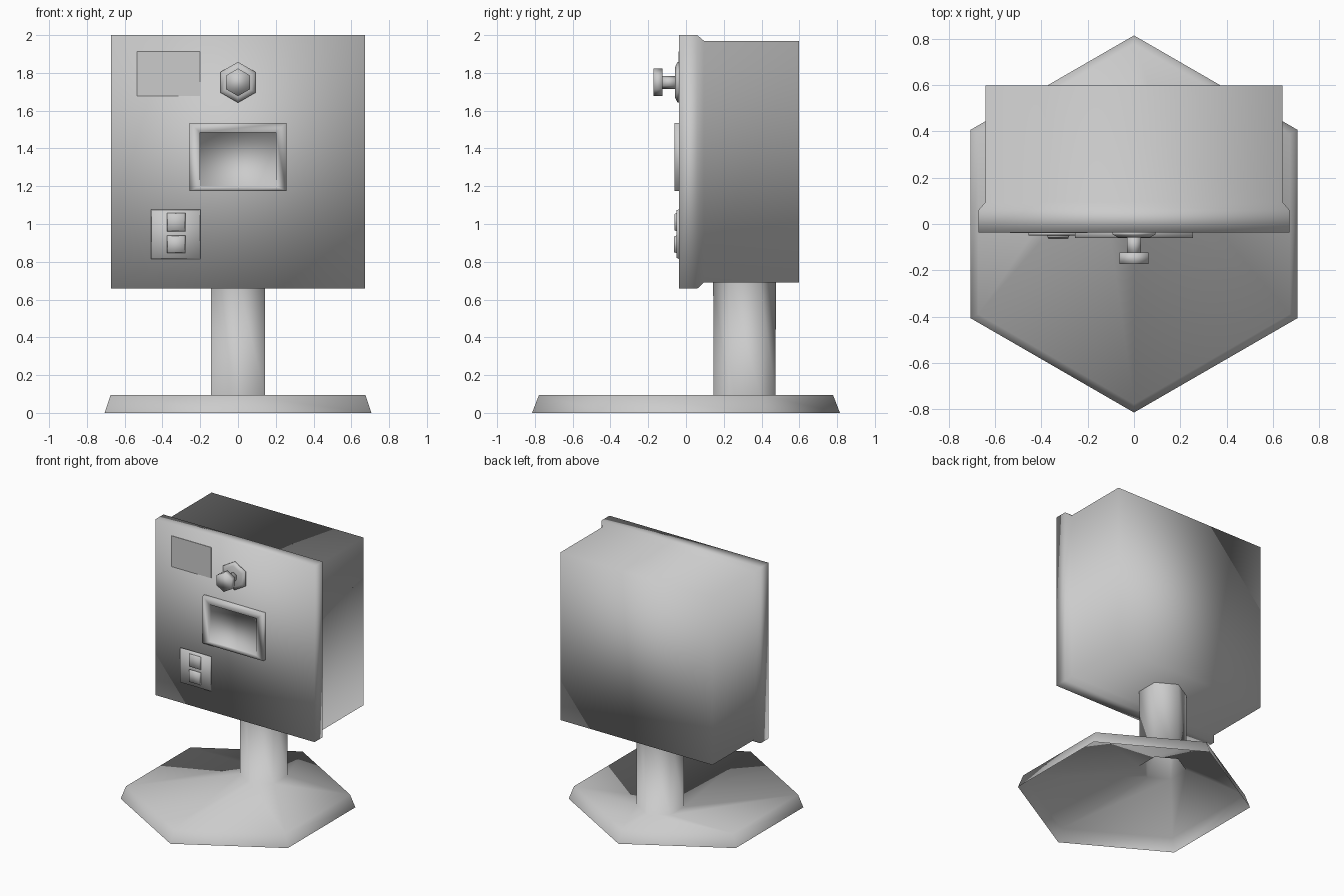
import bpy, bmesh, math

cube = bpy.data.objects.get("Cube")
if cube:
    bpy.data.objects.remove(cube, do_unlink=True)

grey = bpy.data.materials.new("plain grey")
grey.use_nodes = True
COLOUR = (0.6, 0.6, 0.6, 1)
grey.diffuse_color = COLOUR
grey.node_tree.nodes["Principled BSDF"].inputs["Base Color"].default_value = COLOUR


def loft(name, rings, cap_start=True, cap_end=True, smooth=True):
    """Skin a stack of rings that share a point count."""
    bm = bmesh.new()
    loops = [[bm.verts.new(p) for p in ring] for ring in rings]
    n = len(loops[0])
    for a, b in zip(loops, loops[1:]):
        for i in range(n):
            j = (i + 1) % n
            bm.faces.new((a[i], a[j], b[j], b[i]))
    if cap_start:
        bm.faces.new(loops[0][::-1])
    if cap_end:
        bm.faces.new(loops[-1])
    bmesh.ops.recalc_face_normals(bm, faces=bm.faces)
    for f in bm.faces:
        f.smooth = smooth
    mesh = bpy.data.meshes.new(name)
    bm.to_mesh(mesh)
    bm.free()
    mesh.materials.append(grey)
    obj = bpy.data.objects.new(name, mesh)
    bpy.context.collection.objects.link(obj)
    return obj


def rect(y, x0, x1, z0, z1):
    return [(x0, y, z0), (x1, y, z0), (x1, y, z1), (x0, y, z1)]


def hex_points(r):
    return [(r * math.sin(k * math.pi / 3), r * math.cos(k * math.pi / 3)) for k in range(6)]


def hex_outward(name, cz, stations):
    """Hexagonal part along y from (y, radius) stations."""
    return loft(name, [[(x, y, cz + z) for x, z in hex_points(r)] for y, r in stations])


# Stand: hollow foot whose top runs straight into the hollow post
POST_Y = 0.31
stand = [(0, 0, 0.815), (0, 0.096, 0.778), (POST_Y, 0.096, 0.164), (POST_Y, 0.7, 0.166)]
loft("stand", [[(x, cy + y, z) for x, y in hex_points(r)] for cy, z, r in stand], False, False)

# Cabinet with a wider front lip
FRONT = -0.036
loft("cabinet", [
    rect(FRONT, -0.672, 0.672, 0.658, 2.0),
    rect(0.06, -0.672, 0.672, 0.658, 2.0),
    rect(0.095, -0.642, 0.642, 0.69, 1.97),
    rect(0.598, -0.642, 0.642, 0.69, 1.97)])

# Return tray: raised frame with a shallow sloping recess
loft("return_tray", [
    rect(FRONT, -0.256, 0.256, 1.175, 1.536),
    rect(-0.061, -0.256, 0.256, 1.175, 1.536),
    rect(-0.061, -0.2, 0.2, 1.2, 1.485),
    [(-0.2, -0.055, 1.2), (0.2, -0.055, 1.2), (0.2, -0.038, 1.485), (-0.2, -0.038, 1.485)]],
    cap_start=False)

# Knob
KNOB_Z = 1.75
hex_outward("knob_collar", KNOB_Z, [(FRONT, 0.108), (-0.045, 0.108), (-0.058, 0.08)])
hex_outward("knob_stem", KNOB_Z, [(-0.05, 0.034), (-0.13, 0.034)])
hex_outward("knob_head", KNOB_Z, [(-0.124, 0.073), (-0.172, 0.073)])

# Label plate
loft("label_plate", [rect(FRONT, -0.535, -0.2, 1.677, 1.912),
                     rect(-0.039, -0.535, -0.2, 1.677, 1.912)], smooth=False)

# Coin slot panel with its two raised blocks
loft("coin_panel", [rect(FRONT, -0.46, -0.198, 0.815, 1.078),
                    rect(-0.05, -0.455, -0.203, 0.82, 1.073)])
for name, y, z0, z1 in (("slot_block", -0.06, 0.96, 1.06), ("return_block", -0.064, 0.845, 0.94)):
    loft(name, [rect(-0.048, -0.377, -0.278, z0, z1),
                rect(y, -0.37, -0.285, z0 + 0.006, z1 - 0.006)])
